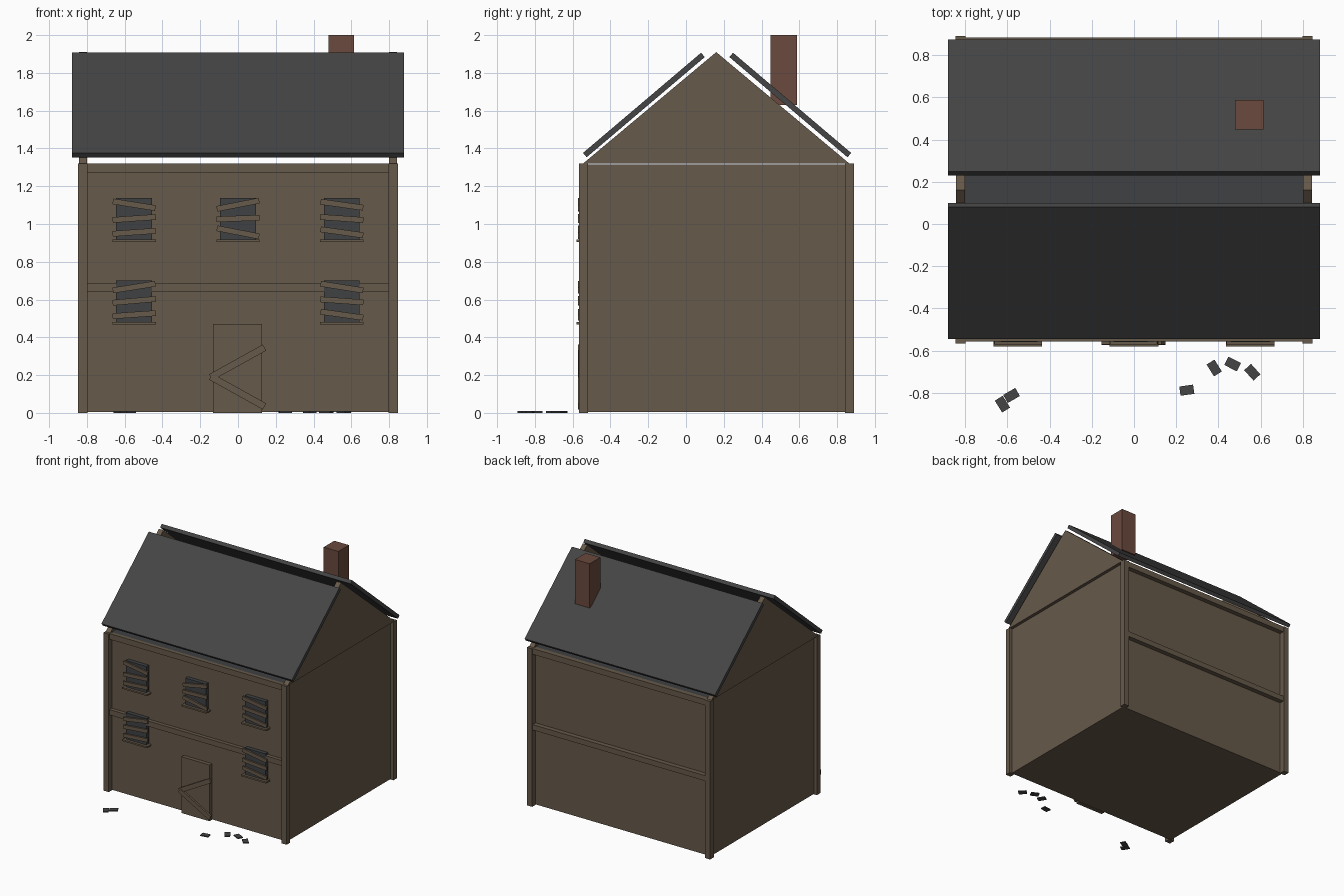
import bpy, bmesh
from math import radians
from mathutils import Matrix, Vector

if "Cube" in bpy.data.objects:
    bpy.data.objects.remove(bpy.data.objects["Cube"], do_unlink=True)


def make_material(name, color):
    mat = bpy.data.materials.new(name)
    mat.use_nodes = True
    mat.diffuse_color = (*color, 1)
    bsdf = next(n for n in mat.node_tree.nodes if n.type == 'BSDF_PRINCIPLED')
    bsdf.inputs["Base Color"].default_value = (*color, 1)
    return mat


WOOD = make_material("weathered wood", (0.133, 0.100, 0.067))
SLATE = make_material("roof slate", (0.058, 0.058, 0.058))
DARK = make_material("dark interior", (0.050, 0.052, 0.055))
BRICK = make_material("chimney brick", (0.143, 0.067, 0.047))


def finish(name, bm, mat):
    bmesh.ops.recalc_face_normals(bm, faces=bm.faces)
    mesh = bpy.data.meshes.new(name)
    bm.to_mesh(mesh)
    bm.free()
    mesh.materials.append(mat)
    obj = bpy.data.objects.new(name, mesh)
    bpy.context.collection.objects.link(obj)
    return obj


def slab(name, center, size, mat, axis='Z', angle=0):
    """Box of a given size, turned about one axis, placed by its centre."""
    bm = bmesh.new()
    bmesh.ops.create_cube(bm, size=1)
    turn = Matrix.Rotation(radians(angle), 4, axis)
    bm.transform(Matrix.Translation(center) @ turn @ Matrix.Diagonal((*size, 1)))
    return finish(name, bm, mat)


def box(name, low, high, mat):
    low, high = Vector(low), Vector(high)
    return slab(name, (low + high) / 2, high - low, mat)


EAVE = 1.32
FRONT, BACK = -0.525, 0.845
RIDGE_Y = 0.16

# House body, with a dark attic floor on top
body = box("house_body", (-0.82, FRONT, 0.004), (0.82, BACK, EAVE - 0.004), WOOD)
body.data.materials.append(DARK)
for face in body.data.polygons:
    if face.normal.z > 0.5:
        face.material_index = 1

# Corner posts
for side, x in (("right", -0.822), ("left", 0.822)):
    for end, y in (("front", -0.543), ("back", 0.866)):
        slab(f"{end}_{side}_post", (x, y, EAVE / 2), (0.048, 0.048, EAVE), WOOD)

# Horizontal beams on front and back
for end, y0, y1 in (("front", -0.556, FRONT), ("back", BACK, 0.884)):
    for level, z0, z1 in (("middle", 0.64, 0.685), ("top", 1.272, EAVE)):
        box(f"{end}_{level}_beam", (-0.8, y0, z0), (0.8, y1, z1), WOOD)

# Gable end walls
for side, x0, x1 in (("right", -0.842, -0.8), ("left", 0.8, 0.842)):
    bm = bmesh.new()
    corners = [(x0, FRONT - 0.02, EAVE), (x0, 0.865, EAVE), (x0, RIDGE_Y, 1.91)]
    face = bm.faces.new([bm.verts.new(c) for c in corners])
    grown = bmesh.ops.extrude_face_region(bm, geom=[face])["geom"]
    bmesh.ops.translate(bm, vec=(x1 - x0, 0, 0),
                        verts=[v for v in grown if isinstance(v, bmesh.types.BMVert)])
    finish(f"{side}_gable", bm, WOOD)

# Two roof slabs with an open ridge
for name, y, tilt in (("front_roof", -0.223, 40.3), ("back_roof", 0.552, -40.3)):
    slab(name, (0, y, 1.63), (1.76, 0.82, 0.03), SLATE, 'X', tilt)

# Chimney
box("chimney", (0.479, 0.447, 1.63), (0.614, 0.587, 2.0), BRICK)

# Boarded windows: centre x, centre z, tilt of each board from top to bottom
windows = {
    "upper_right": (-0.55, 1.026, (-9, 4, 4)),
    "upper_middle": (0, 1.026, (11, 2, -11)),
    "upper_left": (0.55, 1.026, (-8, -4, -8)),
    "lower_right": (-0.55, 0.59, (9, 5, 4)),
    "lower_left": (0.55, 0.59, (-9, -4, -8)),
}
for name, (x, z, tilts) in windows.items():
    box(f"{name}_pane", (x - 0.096, -0.558, z - 0.111),
        (x + 0.094, FRONT, z + 0.111), DARK)
    box(f"{name}_sill", (x - 0.115, -0.58, z - 0.122),
        (x + 0.115, FRONT, z - 0.109), WOOD)
    for i, tilt in enumerate(tilts):
        # Leaning boards swing about the window centre, so shift each sideways a little
        slab(f"{name}_board_{i + 1}", (x, -0.564, z + 0.076 - 0.073 * i),
             (0.228, 0.014, 0.03), WOOD, 'Y', -tilt)

# Door with two crossed planks
box("door", (-0.133, -0.557, 0), (0.127, FRONT, 0.47), WOOD)
for name, z, tilt, y in (("upper", 0.267, 29, -0.563), ("lower", 0.113, -29, -0.565)):
    slab(f"door_{name}_plank", (-0.002, y, z), (0.325, 0.016, 0.037), WOOD, 'Y', -tilt)

# Fallen slates on the ground
slates = [(-0.623, -0.853, -58), (-0.58, -0.812, 30), (0.25, -0.787, 8),
          (0.38, -0.682, -58), (0.467, -0.663, -27), (0.56, -0.702, -48)]
for i, (x, y, turn) in enumerate(slates):
    slab(f"fallen_slate_{i + 1}", (x, y, 0.005), (0.066, 0.044, 0.009), SLATE, 'Z', turn)
